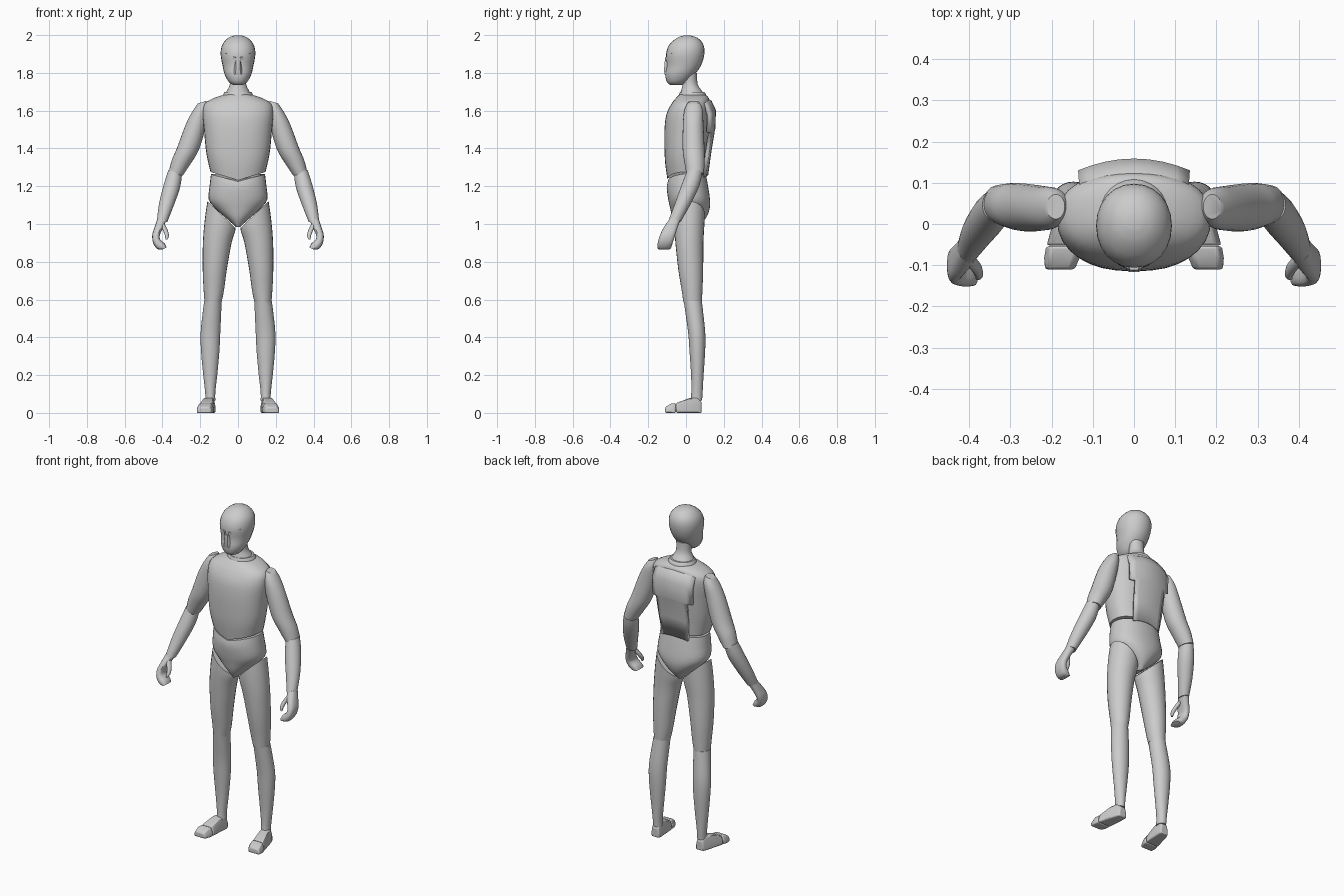
import bpy, bmesh, math
from mathutils import Vector


def finish(name, bm, mirror=False, bevel=0.0, solid=0.0, angle=38):
    bmesh.ops.recalc_face_normals(bm, faces=bm.faces)
    me = bpy.data.meshes.new(name)
    bm.to_mesh(me)
    bm.free()
    ob = bpy.data.objects.new(name, me)
    bpy.context.collection.objects.link(ob)
    bpy.ops.object.select_all(action='DESELECT')
    ob.select_set(True)
    bpy.context.view_layer.objects.active = ob
    bpy.ops.object.shade_smooth_by_angle(angle=math.radians(angle))
    if solid:
        m = ob.modifiers.new("Solidify", 'SOLIDIFY')
        m.thickness = solid
        m.offset = 0
    if bevel:
        m = ob.modifiers.new("Bevel", 'BEVEL')
        m.width = bevel
        m.segments = 2
    if mirror:
        ob.modifiers.new("Mirror", 'MIRROR')
    return ob


def spline(secs, steps=3):
    """Catmull-Rom refinement of a list of sections."""
    secs = [tuple(s) + (0,) * (7 - len(s)) for s in secs]
    out = []
    for i in range(len(secs) - 1):
        a, b, c, d = (secs[max(i - 1, 0)], secs[i], secs[i + 1], secs[min(i + 2, len(secs) - 1)])
        for k in range(steps):
            t = k / steps
            out.append([0.5 * (2 * q + (r - p) * t + (2 * p - 5 * q + 4 * r - s) * t * t
                               + (3 * q - p - 3 * r + s) * t ** 3) for p, q, r, s in zip(a, b, c, d)])
    return out + [secs[-1]]


def loft(name, secs, n=24, power=2.0, mirror=False):
    """Sections: x, y, z, half width, half depth, x slope, front V dip."""
    bm = bmesh.new()
    rings = []
    for x, y, z, rx, ry, slope, v in spline(secs):
        ring = []
        for i in range(n):
            a = math.tau * i / n
            c, s = math.cos(a), math.sin(a)
            dx = rx * math.copysign(abs(c) ** (2 / power), c)
            dy = ry * math.copysign(abs(s) ** (2 / power), s)
            dip = v * (abs(dx) if dy < 0 else rx)
            ring.append(bm.verts.new((x + dx, y + dy, z + slope * dx + dip)))
        rings.append(ring)
    for r0, r1 in zip(rings, rings[1:]):
        for i in range(n):
            j = (i + 1) % n
            bm.faces.new((r0[i], r0[j], r1[j], r1[i]))
    bm.faces.new(rings[0])
    bm.faces.new(rings[-1])
    return finish(name, bm, mirror)


def body(rows):
    """Rows z, half width, front y, back y, V dip -> centred sections."""
    return [(0, (f + b) / 2, z, w, (b - f) / 2, 0, v) for z, w, f, b, v in rows]


def hull(name, pts, mirror=False, bevel=0.0):
    bm = bmesh.new()
    vs = [bm.verts.new(p) for p in pts]
    bmesh.ops.convex_hull(bm, input=vs)
    bmesh.ops.dissolve_limit(bm, angle_limit=0.02, verts=bm.verts, edges=bm.edges)
    return finish(name, bm, mirror, bevel)


# Head and neck
loft("head", body([
    (1.735, .022, -.080, -.025, 0), (1.75, .047, -.100, .005, 0), (1.79, .070, -.110, .045, 0),
    (1.84, .082, -.103, .080, 0), (1.90, .092, -.106, .097, 0), (1.95, .083, -.088, .092, 0),
    (1.985, .052, -.048, .062, 0), (1.998, .018, -.012, .022, 0)]), power=2.1)
hull("nose", [(sx * w, y, z) for sx in (-1, 1) for w, y, z in
              ((.010, -.112, 1.865), (.012, -.117, 1.81), (.026, -.100, 1.795),
               (.016, -.095, 1.865), (.016, -.112, 1.79))])
hull("brow", [(.010, -.112, 1.862), (.012, -.111, 1.880), (.070, -.068, 1.892), (.068, -.078, 1.905),
              (.012, -.095, 1.89), (.065, -.06, 1.90)], mirror=True)
loft("neck", [(0, .035, 1.67, .075, .07), (0, .03, 1.70, .062, .058), (0, .022, 1.74, .043, .040),
              (0, .018, 1.80, .045, .040)])
loft("collar", [(0, .035, 1.665, .085, .075), (0, .035, 1.685, .079, .072), (0, .033, 1.70, .070, .064)])

# Chest shell with a V-shaped lower edge
loft("chest", body([
    (1.232, .146, -.098, .105, .3), (1.32, .160, -.110, .108, .1), (1.40, .171, -.114, .113, 0),
    (1.50, .180, -.114, .122, 0), (1.58, .187, -.104, .128, 0), (1.635, .178, -.078, .125, 0),
    (1.668, .125, -.052, .120, 0), (1.685, .070, -.035, .100, 0)]), n=32, power=2.3)

# Raised back plate, stepped from wide shoulders to a narrow spine
bm = bmesh.new()
grid = []
for z, w, y in ((1.262, .085, .108), (1.38, .092, .124), (1.497, .098, .143), (1.505, .130, .145),
                (1.60, .132, .149), (1.645, .130, .128), (1.672, .122, .085)):
    grid.append([bm.verts.new((w * i / 4, y - 1.6 * (w * i / 4) ** 2, z - 0.15 * w * abs(i / 4) ** 2))
                 for i in range(-4, 5)])
for r0, r1 in zip(grid, grid[1:]):
    for i in range(8):
        bm.faces.new((r0[i], r0[i + 1], r1[i + 1], r1[i]))
finish("back_plate", bm, solid=.02)

# Pelvis
loft("pelvis", body([
    (1.225, .143, -.096, .105, .27), (1.19, .150, -.102, .116, .1), (1.13, .155, -.094, .127, 0),
    (1.08, .118, -.083, .125, 0), (1.03, .062, -.070, .105, 0), (.985, .012, -.045, .065, 0)]),
    n=32, power=2.2)

# Arms
loft("upper_arm", [
    (.330, .048, 1.265, .037, .046, .25), (.300, .045, 1.33, .050, .054, .2),
    (.264, .040, 1.40, .060, .058), (.222, .038, 1.53, .056, .054, -.1),
    (.200, .040, 1.605, .044, .048, -.3), (.190, .042, 1.645, .022, .030, -.3)], mirror=True)
loft("forearm", [
    (.332, .046, 1.278, .036, .042, .25), (.350, .022, 1.20, .043, .048, .2),
    (.380, -.020, 1.10, .038, .042, .2), (.402, -.060, 1.015, .027, .034, .2)], mirror=True)

# Curled hand and thumb
loft("hand", [
    (.402, -.058, 1.025, .024, .030, .2), (.420, -.082, .98, .023, .037), (.434, -.098, .94, .020, .040),
    (.430, -.108, .908, .019, .040, -.5), (.408, -.114, .882, .020, .038, -.7),
    (.390, -.116, .870, .012, .034, -.5)], n=16, power=2.6, mirror=True)
loft("thumb", [(.402, -.085, 1.00, .014, .016), (.384, -.104, .965, .013, .015),
               (.376, -.122, .935, .010, .012), (.380, -.130, .918, .005, .006)], n=12, mirror=True)

# Legs
loft("thigh", [
    (.132, .035, .585, .045, .049), (.128, .032, .65, .054, .055), (.123, .025, .76, .064, .066),
    (.110, .018, .90, .076, .074), (.096, .017, .99, .080, .080, .4),
    (.088, .018, 1.05, .074, .082, .95)], mirror=True)
loft("shin", [
    (.146, .055, .065, .026, .030), (.147, .058, .11, .027, .030), (.147, .060, .20, .037, .033),
    (.147, .060, .32, .048, .041), (.146, .057, .42, .052, .045), (.138, .044, .53, .049, .047),
    (.133, .036, .592, .046, .048)], mirror=True)


# Feet, turned slightly outwards: rows are distance forward, half width, height
def foot_points(rows):
    return [(.147 + .17 * d + s * w * k, .083 - d, z) for d, w, h in rows
            for s in (-1, 1) for k, z in ((1, 0), (1, h * .5), (.72, h))]


hull("foot", foot_points([(0, .024, .055), (.02, .03, .08), (.06, .033, .08), (.135, .042, .052)]),
     mirror=True, bevel=.006)
hull("toes", foot_points([(.137, .043, .052), (.165, .043, .048), (.193, .036, .03)]),
     mirror=True, bevel=.006)
